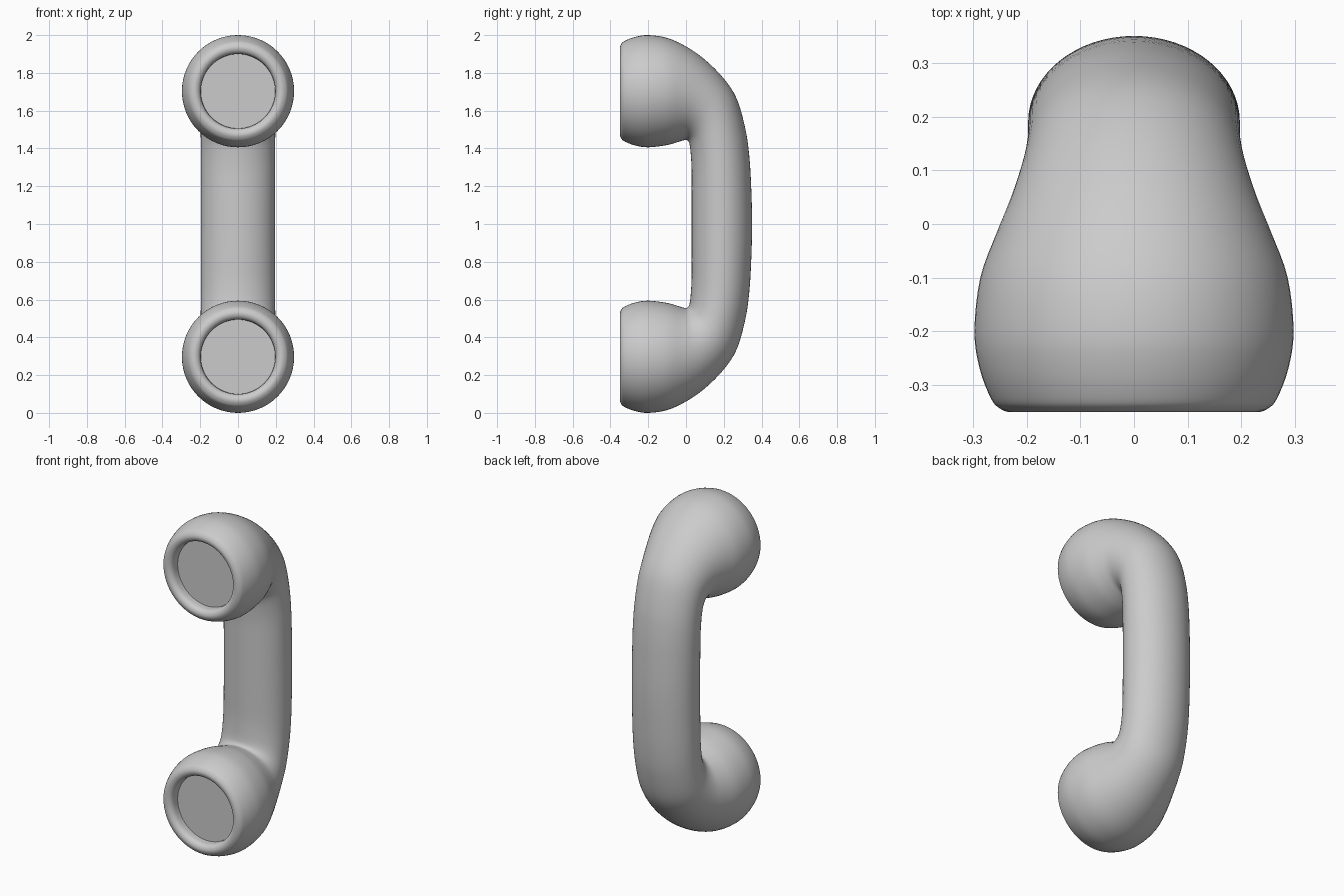
import bpy, bmesh, math
from mathutils import Vector

cube = bpy.data.objects.get("Cube")
if cube:
    bpy.data.objects.remove(cube)

SIDES = 64   # points around each section
STEPS = 4    # smoothing steps between sections
MID = 1.0    # mirror height
HEAD_Z = 1.703
RIM_R, DISC_Y = 0.197, -0.29

grey = bpy.data.materials.new("plain grey")
grey.use_nodes = True
colour = (0.6, 0.6, 0.6, 1)
grey.diffuse_color = colour
grey.node_tree.nodes["Principled BSDF"].inputs["Base Color"].default_value = colour


def finish(name, bm):
    bmesh.ops.recalc_face_normals(bm, faces=bm.faces[:])
    mesh = bpy.data.meshes.new(name)
    bm.to_mesh(mesh)
    bm.free()
    obj = bpy.data.objects.new(name, mesh)
    bpy.context.collection.objects.link(obj)
    mesh.materials.append(grey)
    bpy.ops.object.select_all(action="DESELECT")
    obj.select_set(True)
    bpy.context.view_layer.objects.active = obj
    bpy.ops.object.shade_smooth_by_angle(angle=math.radians(40))
    return obj


def round_section(y, r):
    return (y, HEAD_Z + r, y, HEAD_Z - r, r)


def smooth(a, b, c, d, t):
    return 0.5 * (2 * b + (c - a) * t + (2 * a - 5 * b + 4 * c - d) * t * t
                  + (3 * b - a - 3 * c + d) * t ** 3)


# Sections: outer y, outer z, inner y, inner z, half width
rim = [round_section(y, r) for y, r in (
    (DISC_Y, RIM_R), (-0.325, 0.199), (-0.343, 0.21), (-0.35, 0.23),
    (-0.343, 0.25), (-0.325, 0.266), (-0.27, 0.287), (-0.2, 0.297))]
bend = [
    (-0.10, 1.985, -0.10, 1.418, 0.286),
    (0.00, 1.940, -0.03, 1.438, 0.255),
    (0.10, 1.870, 0.000, 1.445, 0.228),
    (0.20, 1.770, 0.014, 1.435, 0.208),
    (0.27, 1.660, 0.021, 1.410, 0.199),
    (0.315, 1.50, 0.026, 1.360, 0.197),
    (0.335, 1.36, 0.030, 1.280, 0.197),
    (0.345, 1.20, 0.030, 1.150, 0.197),
    (0.350, 1.00, 0.030, 1.000, 0.197)]
half = rim + bend
lower = [(oy, 2 * MID - oz, iy, 2 * MID - iz, w)
         for oy, oz, iy, iz, w in reversed(half[:-1])]
sections = half + lower

# Handset body: one smooth loft from the upper rim to the lower rim
path = []
last = len(sections) - 1
for i in range(last):
    quad = [sections[min(max(i + k, 0), last)] for k in (-1, 0, 1, 2)]
    for s in range(STEPS):
        path.append([smooth(*vals, s / STEPS) for vals in zip(*quad)])
path.append(sections[-1])

bm = bmesh.new()
rings = []
for oy, oz, iy, iz, w in path:
    outer, inner = Vector((0, oy, oz)), Vector((0, iy, iz))
    centre, arm = (outer + inner) / 2, (outer - inner) / 2
    ring = []
    for k in range(SIDES):
        a = math.tau * k / SIDES
        ring.append(bm.verts.new(centre + arm * math.cos(a)
                                 + Vector((w * math.sin(a), 0, 0))))
    rings.append(ring)
for a, b in zip(rings, rings[1:]):
    for k in range(SIDES):
        n = (k + 1) % SIDES
        bm.faces.new((a[k], a[n], b[n], b[k]))
finish("handset_body", bm)

# Recessed flat discs closing both ends
for name, z in (("earpiece_disc", HEAD_Z), ("mouthpiece_disc", 2 * MID - HEAD_Z)):
    bm = bmesh.new()
    verts = [bm.verts.new((RIM_R * math.sin(math.tau * k / SIDES), DISC_Y,
                           z + RIM_R * math.cos(math.tau * k / SIDES)))
             for k in range(SIDES)]
    face = bm.faces.new(verts)
    face.normal_update()
    if face.normal.y > 0:
        face.normal_flip()
    mesh_normals_ok = face.normal.y < 0
    obj = finish(name, bm)
    if obj.data.polygons[0].normal.y > 0:
        obj.data.flip_normals()
